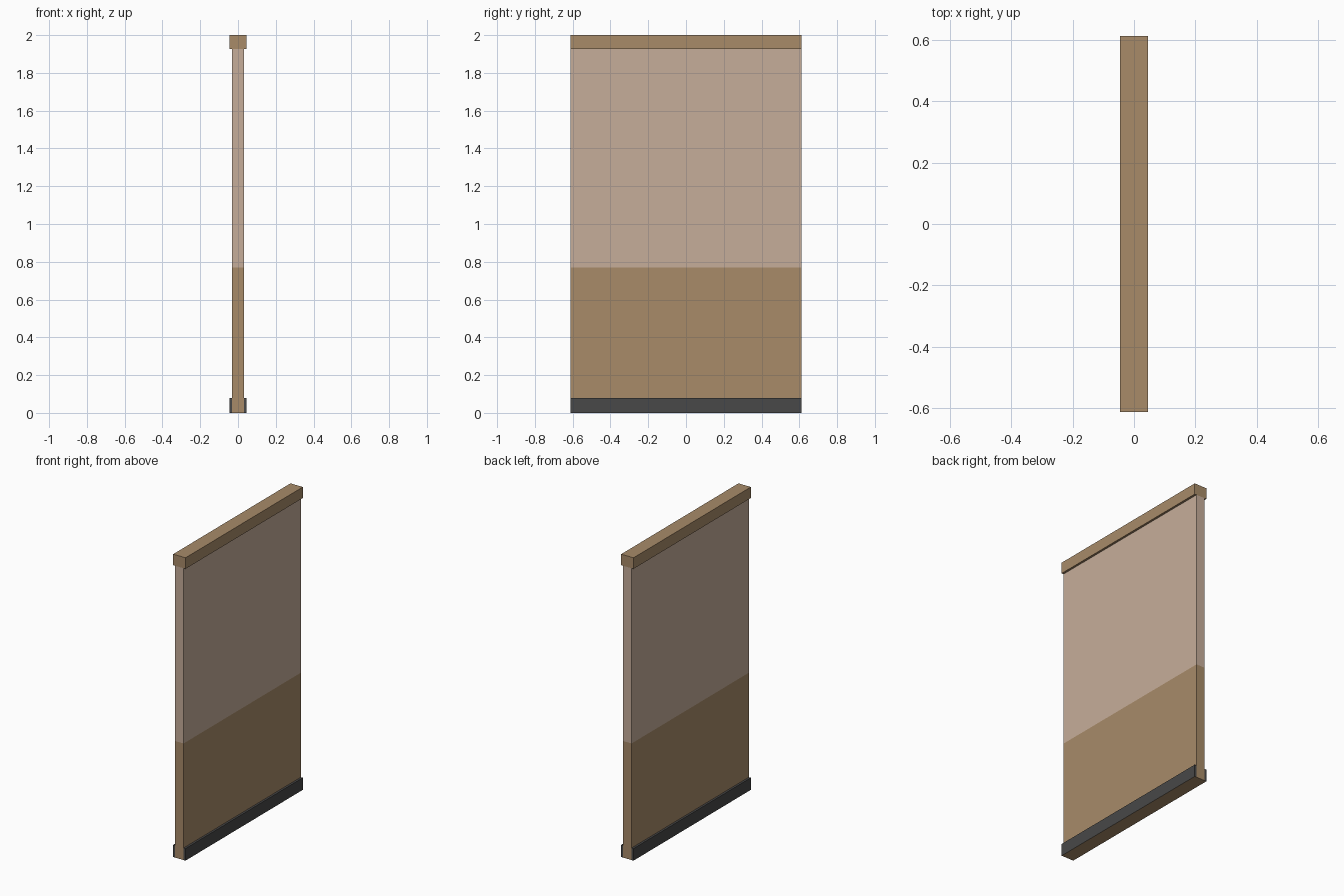
import bpy, bmesh

if "Cube" in bpy.data.objects:
    bpy.data.objects.remove(bpy.data.objects["Cube"])

HALF_LEN = 0.612     # half length along y
WALL_X = 0.031       # half thickness of the wall
TRIM_X = 0.045       # half thickness of cap and skirting
SKIRT_TOP, SEAM, CAP_BOTTOM, TOP = 0.08, 0.77, 1.927, 2.0


def material(name, rgb):
    m = bpy.data.materials.new(name)
    m.diffuse_color = (*rgb, 1)
    m.use_nodes = True
    m.node_tree.nodes["Principled BSDF"].inputs["Base Color"].default_value = m.diffuse_color
    return m


tan = material("tan", (0.392, 0.258, 0.141))
beige = material("pale_beige", (0.565, 0.423, 0.323))
dark = material("dark_grey", (0.065, 0.065, 0.065))


def box(name, x0, x1, z0, z1, mats, cut=None, rule=None):
    """Box along the full length; optional level cut and face colour rule."""
    bm = bmesh.new()
    bmesh.ops.create_cube(bm, size=1)
    for v in bm.verts:
        v.co.x = x1 if v.co.x > 0 else x0
        v.co.y = HALF_LEN if v.co.y > 0 else -HALF_LEN
        v.co.z = z1 if v.co.z > 0 else z0
    if cut is not None:
        bmesh.ops.bisect_plane(bm, geom=bm.verts[:] + bm.edges[:] + bm.faces[:],
                               plane_co=(0, 0, cut), plane_no=(0, 0, 1))
    bm.normal_update()
    if rule:
        for f in bm.faces:
            f.material_index = rule(f)
    me = bpy.data.meshes.new(name)
    bm.to_mesh(me)
    bm.free()
    for m in mats:
        me.materials.append(m)
    ob = bpy.data.objects.new(name, me)
    bpy.context.collection.objects.link(ob)
    return ob


# Wall panel: tan below the seam, pale above
box("wall_panel", -WALL_X, WALL_X, 0, CAP_BOTTOM, [tan, beige], SEAM,
    lambda f: int(f.calc_center_median().z > SEAM))

# Top rail
box("top_cap", -TRIM_X, TRIM_X, CAP_BOTTOM, TOP, [tan])

# Skirting boards on both faces, with tan undersides
for name, a, b in (("skirting_left", -TRIM_X, -WALL_X),
                   ("skirting_right", WALL_X, TRIM_X)):
    box(name, a, b, 0, SKIRT_TOP, [dark, tan],
        rule=lambda f: int(f.normal.z < -0.5))
